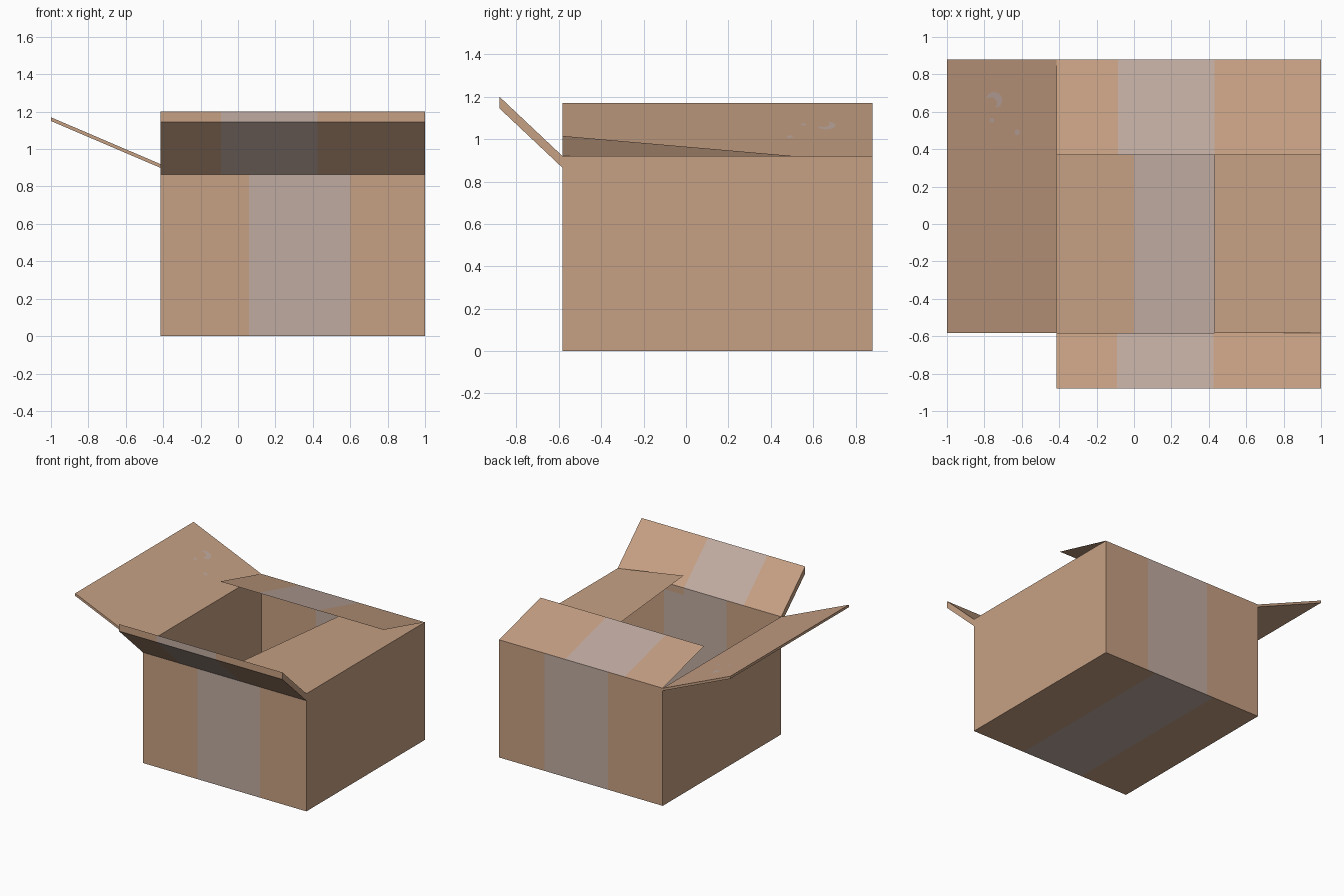
import bpy, bmesh, math
from mathutils import Vector

if "Cube" in bpy.data.objects:
    bpy.data.objects.remove(bpy.data.objects["Cube"])

# Main sizes of the carton
X0, X1 = -0.415, 1.0
Y0, Y1 = -0.583, 0.88
TOP = 0.92


def material(name, rgb):
    m = bpy.data.materials.new(name)
    m.diffuse_color = (*rgb, 1)
    m.use_nodes = True
    m.node_tree.nodes["Principled BSDF"].inputs["Base Color"].default_value = m.diffuse_color
    return m


CARD = material("brown_cardboard", (0.565, 0.352, 0.227))
TAPE = material("grey_packing_tape", (0.527, 0.407, 0.356))


def finish(name, bm, mats):
    mesh = bpy.data.meshes.new(name)
    bm.to_mesh(mesh)
    bm.free()
    for m in mats:
        mesh.materials.append(m)
    ob = bpy.data.objects.new(name, mesh)
    bpy.context.collection.objects.link(ob)
    return ob


def taped_panel(name, profile, tape, closed=False):
    """Sweep a (y, z) profile along x, with the tape as a band of faces."""
    bm = bmesh.new()
    rows = [[bm.verts.new((x, y, z)) for y, z in profile]
            for x in (X0, tape[0], tape[1], X1)]
    n = len(profile)
    for band in range(3):
        a, b = rows[band], rows[band + 1]
        for i in range(n if closed else n - 1):
            j = (i + 1) % n
            f = bm.faces.new((a[i], a[j], b[j], b[i]))
            f.material_index = 1 if band == 1 else 0
    if closed:
        bm.faces.new(rows[0])
        bm.faces.new(rows[-1])
        bmesh.ops.recalc_face_normals(bm, faces=bm.faces[:])
    return finish(name, bm, (CARD, TAPE))


def sheet(name, corners):
    """Plain four-cornered cardboard sheet."""
    bm = bmesh.new()
    bm.faces.new([bm.verts.new(c) for c in corners])
    return finish(name, bm, (CARD,))


# Box body: taped front, floor and back, plain sides
taped_panel("front_wall", [(Y0, TOP), (Y0, 0)], (0.06, 0.60))
taped_panel("floor", [(Y0, 0), (Y1, 0)], (0.0, 0.54))
taped_panel("back_wall", [(Y1, 0), (Y1, TOP)], (0.06, 0.61))
sheet("right_wall", [(X1, Y0, 0), (X1, Y1, 0), (X1, Y1, TOP), (X1, Y0, TOP)])
sheet("left_wall", [(X0, Y1, 0), (X0, Y0, 0), (X0, Y0, TOP), (X0, Y1, TOP)])

# Front flap: thick, opened outwards
taped_panel("front_flap",
            [(Y0, 0.865), (Y0, TOP), (-0.88, 1.2), (-0.88, 1.145)],
            (-0.09, 0.425), closed=True)

# Back flap: thin, half closed over the box
taped_panel("back_flap", [(Y1, TOP), (0.37, 1.055)], (-0.085, 0.43))

# Right flap: thin and warped, tucked below the back flap
sheet("right_flap", [(X1, Y0, TOP), (X1, Y1, TOP),
                     (0.43, Y1, 0.888), (0.43, Y0, 1.015)])

# Left flap: thick, opened outwards
bm = bmesh.new()
section = [(X0, 0.9), (X0, TOP), (-1.0, 1.17), (-1.0, 1.15)]
f = bm.faces.new([bm.verts.new((x, Y0, z)) for x, z in section])
ext = bmesh.ops.extrude_face_region(bm, geom=[f], use_keep_orig=True)
bmesh.ops.translate(bm, vec=(0, Y1 - Y0, 0),
                    verts=[v for v in ext["geom"] if isinstance(v, bmesh.types.BMVert)])
bmesh.ops.recalc_face_normals(bm, faces=bm.faces[:])
finish("left_flap", bm, (CARD,))


# Small scuffs on the left flap, lying just above its surface
def on_flap(x, y):
    return Vector((x, y, TOP + (X0 - x) * 0.25 / (X0 + 1.0) + 0.002))


bm = bmesh.new()
for cx, cy, r in ((-0.76, 0.555, 0.013), (-0.625, 0.49, 0.015)):
    bm.faces.new([bm.verts.new(on_flap(cx + r * math.cos(k * math.tau / 8),
                                       cy + r * math.sin(k * math.tau / 8)))
                  for k in range(8)])
prev = None
for k in range(8):  # crescent scuff
    a = math.radians(150 - 210 * k / 7)
    w = 0.018 * math.sin(math.pi * (k + 0.5) / 8)
    pair = [bm.verts.new(on_flap(-0.755 + r * math.cos(a), 0.655 + r * math.sin(a)))
            for r in (0.036 - w, 0.036 + w)]
    if prev:
        bm.faces.new((prev[0], prev[1], pair[1], pair[0]))
    prev = pair
finish("flap_scuffs", bm, (TAPE,))
